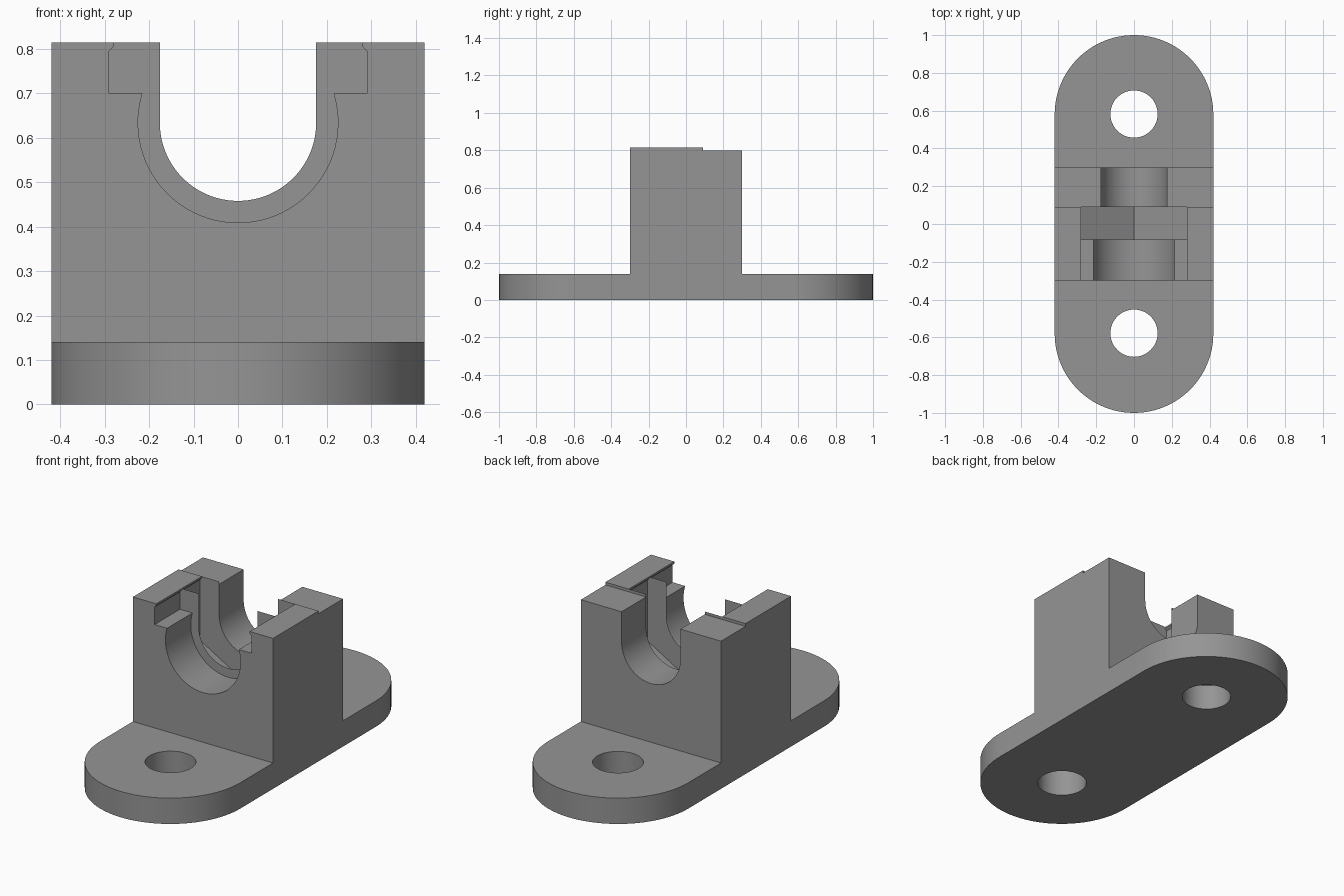
import bpy, bmesh, math
from mathutils import Vector

if "Cube" in bpy.data.objects:
    bpy.data.objects.remove(bpy.data.objects["Cube"])

W, PLATE_H, TOP, BACK_TOP = 0.42, 0.14, 0.815, 0.80
D = 0.30            # half depth of the pedestal
AXIS_Z = 0.634      # height of the bore axis
POCKET = (-0.083, 0.09)

grey = bpy.data.materials.new("grey")
grey.diffuse_color = (0.3, 0.3, 0.3, 1)
grey.use_nodes = True
grey.node_tree.nodes["Principled BSDF"].inputs["Base Color"].default_value = grey.diffuse_color


def arc(cx, cy, r, a0, a1, n=48):
    return [(cx + r * math.cos(math.radians(a0 + (a1 - a0) * i / n)),
             cy + r * math.sin(math.radians(a0 + (a1 - a0) * i / n))) for i in range(n + 1)]


def prism(name, pts, lo, hi, axis):
    """Extrude a 2D profile along z (xy profile) or y (xz profile)."""
    place = (lambda p, t: (p[0], p[1], t)) if axis == "z" else (lambda p, t: (p[0], t, p[1]))
    bm = bmesh.new()
    face = bm.faces.new([bm.verts.new(place(p, lo)) for p in pts])
    out = bmesh.ops.extrude_face_region(bm, geom=[face])
    move = Vector((0, 0, hi - lo)) if axis == "z" else Vector((0, hi - lo, 0))
    bmesh.ops.translate(bm, vec=move, verts=[g for g in out["geom"] if isinstance(g, bmesh.types.BMVert)])
    bmesh.ops.recalc_face_normals(bm, faces=bm.faces)
    me = bpy.data.meshes.new(name)
    bm.to_mesh(me)
    bm.free()
    me.materials.append(grey)
    ob = bpy.data.objects.new(name, me)
    bpy.context.collection.objects.link(ob)
    return ob


def combine(target, tool, op):
    """Apply an exact boolean and remove the tool."""
    mod = target.modifiers.new(op, "BOOLEAN")
    mod.operation, mod.solver, mod.object = op, "EXACT", tool
    bpy.context.view_layer.objects.active = target
    bpy.ops.object.modifier_apply(modifier=mod.name)
    bpy.data.objects.remove(tool)


def box(x, z0, z1):
    return [(-x, z0), (x, z0), (x, z1), (-x, z1)]


# Rounded base plate and upright pedestal
E = 1 - W
body = prism("bearing_bracket", arc(0, E, W, 0, 180) + arc(0, -E, W, 180, 360), 0, PLATE_H, "z")
combine(body, prism("pedestal", box(W, 0, TOP), -D, D, "y"), "UNION")

# Mounting holes
for y in (-0.578, 0.582):
    combine(body, prism("hole", arc(0, y, 0.125, 0, 360)[:-1], -0.1, 0.3, "z"), "DIFFERENCE")

# Lower top surface at the back
combine(body, prism("back_step", box(0.6, BACK_TOP, 1), POCKET[1], 0.5, "y"), "DIFFERENCE")

# U-shaped channel through the whole pedestal
r = 0.176
combine(body, prism("channel", [(-r, 1)] + arc(0, AXIS_Z, r, 180, 360) + [(r, 1)], -0.5, 0.5, "y"), "DIFFERENCE")

# Side walls with a small retaining lip, shared by the pocket and the front recess
wall = [(0.29, 0.795), (0.28, 0.805), (0.28, 1)]
mirrored = [(-x, z) for x, z in reversed(wall)]

# Hexagonal nut pocket in the middle
a = 0.29
side, tip = AXIS_Z - a * math.tan(math.pi / 6), AXIS_Z - a / math.cos(math.pi / 6)
combine(body, prism("nut_pocket", mirrored + [(-a, side), (0, tip), (a, side)] + wall,
                    POCKET[0], POCKET[1], "y"), "DIFFERENCE")

# Round front recess widening to a stepped slot
R, step = 0.225, 0.70
t = math.degrees(math.asin((step - AXIS_Z) / R))
combine(body, prism("front_recess", mirrored + [(-a, step)] + arc(0, AXIS_Z, R, 180 - t, 360 + t)
                    + [(a, step)] + wall, -0.5, POCKET[0], "y"), "DIFFERENCE")

# Smooth the curved walls, keep edges sharp
bpy.ops.object.select_all(action="DESELECT")
body.select_set(True)
bpy.context.view_layer.objects.active = body
bpy.ops.object.shade_smooth_by_angle(angle=math.radians(25))
